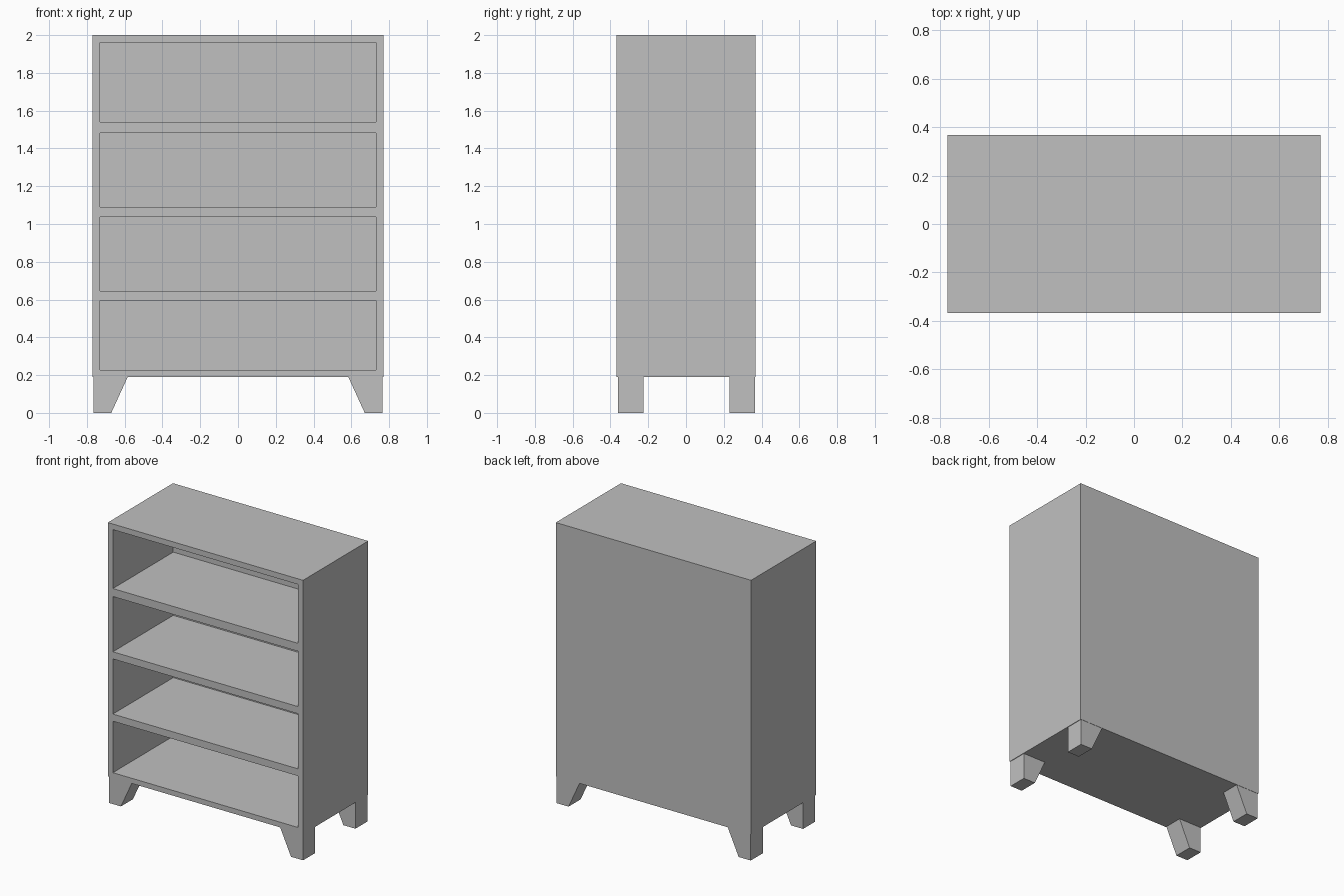
import bpy
import bmesh
from mathutils import Vector

cube = bpy.data.objects.get("Cube")
if cube:
    bpy.data.objects.remove(cube, do_unlink=True)

# Single flat colour
grey = bpy.data.materials.new("plain grey")
grey.use_nodes = True
colour = (0.527, 0.527, 0.527, 1)
grey.diffuse_color = colour
grey.node_tree.nodes["Principled BSDF"].inputs["Base Color"].default_value = colour


def box(bm, low, high):
    """Add a box between two corners and return its vertices."""
    low, high = Vector(low), Vector(high)
    verts = bmesh.ops.create_cube(bm, size=1)["verts"]
    for v in verts:
        v.co = (low + high) / 2 + v.co * (high - low)
    return verts


def finish(bm, name):
    bmesh.ops.recalc_face_normals(bm, faces=bm.faces)
    mesh = bpy.data.meshes.new(name)
    bm.to_mesh(mesh)
    bm.free()
    mesh.materials.append(grey)
    obj = bpy.data.objects.new(name, mesh)
    bpy.context.collection.objects.link(obj)


# Bookcase body: the front is divided, then each bay is pushed inwards
HALF_W, HALF_D, BASE, TOP = 0.77, 0.367, 0.19, 2.0
INNER_W, BAY_DEPTH = 0.73, 0.68
BAYS = [(0.227, 0.594), (0.645, 1.038), (1.089, 1.483), (1.54, 1.96)]

bm = bmesh.new()
box(bm, (-HALF_W, -HALF_D, BASE), (HALF_W, HALF_D, TOP))
cuts = [((x, 0, 0), (1, 0, 0)) for x in (-INNER_W, INNER_W)]
cuts += [((0, 0, z), (0, 0, 1)) for bay in BAYS for z in bay]
for point, normal in cuts:
    front = [f for f in bm.faces if f.calc_center_median().y < -HALF_D + 0.001]
    edges = {e for f in front for e in f.edges}
    verts = {v for f in front for v in f.verts}
    bmesh.ops.bisect_plane(bm, geom=front + list(edges) + list(verts),
                           plane_co=point, plane_no=normal)


def is_bay(face):
    c = face.calc_center_median()
    return (c.y < -HALF_D + 0.001 and abs(c.x) < INNER_W
            and any(low < c.z < high for low, high in BAYS))


bays = [f for f in bm.faces if is_bay(f)]
pushed = bmesh.ops.extrude_face_region(bm, geom=bays)["geom"]
bmesh.ops.delete(bm, geom=[f for f in bays if f.is_valid], context="FACES_ONLY")
bmesh.ops.translate(bm, vec=(0, BAY_DEPTH, 0),
                    verts=[g for g in pushed if isinstance(g, bmesh.types.BMVert)])
finish(bm, "bookcase_body")

# Four legs: straight outside, sloping in towards the foot on the inside
for side, side_name in ((1, "left"), (-1, "right")):
    for y, end_name in ((-0.293, "front"), (0.297, "back")):
        bm = bmesh.new()
        outer = 0.766
        for v in box(bm, (0.584, y - 0.068, 0), (outer, y + 0.068, BASE)):
            if v.co.z < 0.01 and v.co.x < outer - 0.01:
                v.co.x = 0.671
            v.co.x *= side
        finish(bm, f"{end_name}_{side_name}_leg")
